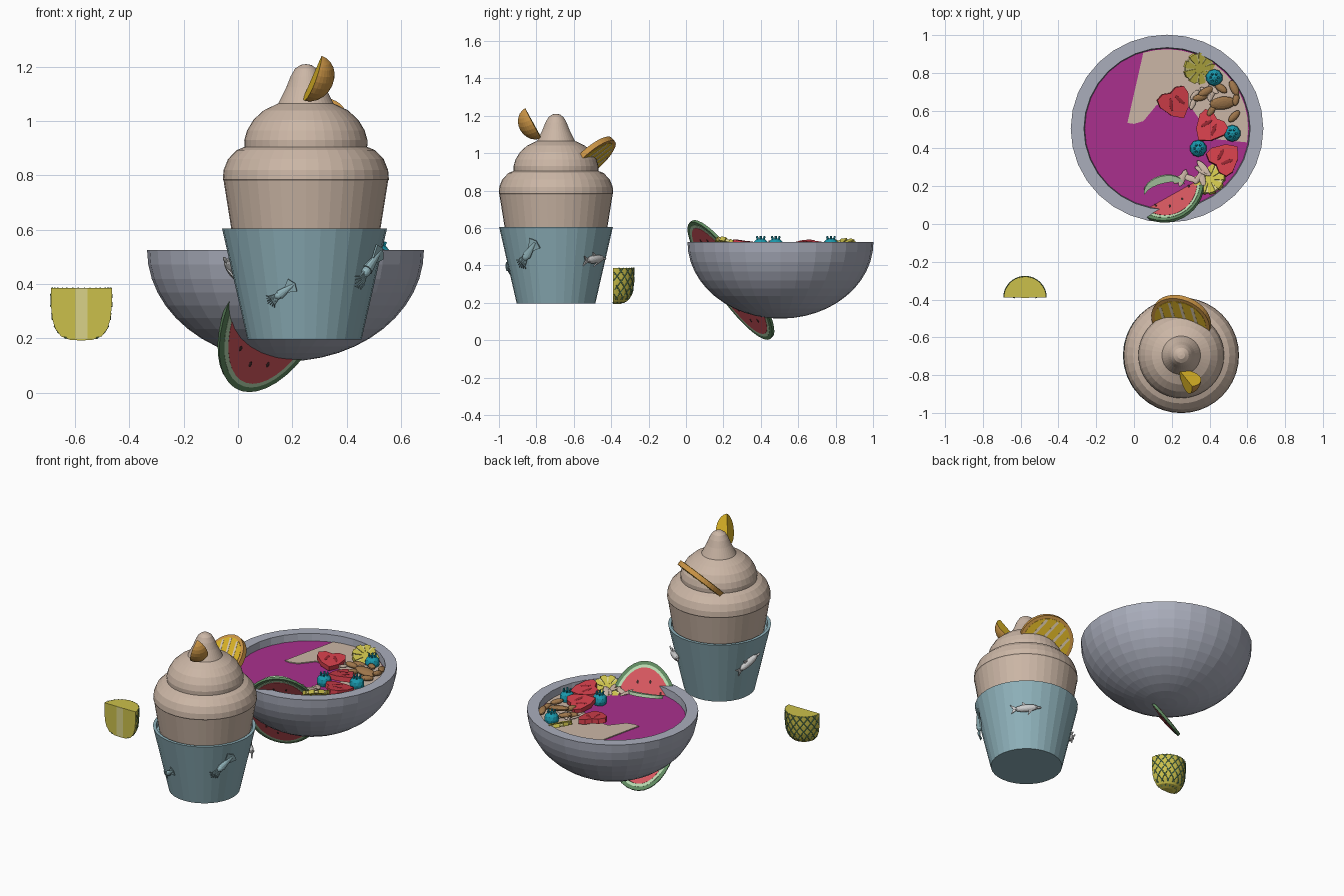
import bpy, bmesh, math, random
from mathutils import Matrix as M, Vector as V

if "Cube" in bpy.data.objects:
    bpy.data.objects.remove(bpy.data.objects["Cube"])
random.seed(4)
pi = math.pi

def mat(name, r, g, b):
    m = bpy.data.materials.new(name)
    m.diffuse_color = (r, g, b, 1)
    m.use_nodes = True
    m.node_tree.nodes["Principled BSDF"].inputs["Base Color"].default_value = m.diffuse_color
    return m

BOWL = mat("ceramic", .40, .42, .50); BERRY = mat("berry_puree", .40, .03, .27)
CREAM = mat("cream", .60, .47, .38); CUP = mat("cup_blue", .27, .44, .49)
RIND = mat("rind_green", .12, .26, .12); PALE = mat("pale_green", .50, .72, .45)
RED = mat("melon_red", .70, .10, .12); DARK = mat("seed", .05, .02, .02)
PEEL = mat("orange_peel", .60, .30, .06); YEL = mat("citrus_yellow", .72, .46, .02)
PITH = mat("pith", .72, .60, .42); PINE = mat("pineapple_flesh", .60, .53, .07)
CORE = mat("pineapple_core", .70, .65, .25); BLUE = mat("blueberry", .01, .32, .42)
STRAW = mat("strawberry", .65, .05, .07); STRAWD = mat("strawberry_core", .30, .02, .03)
NUT = mat("nut", .34, .18, .07); SQUID = mat("squid", .30, .48, .52)

def finish(name, bm, m=None, smooth=False):
    bmesh.ops.recalc_face_normals(bm, faces=bm.faces)
    me = bpy.data.meshes.new(name)
    bm.to_mesh(me); bm.free()
    if m: me.materials.append(m)
    if smooth:
        for p in me.polygons: p.use_smooth = True
    ob = bpy.data.objects.new(name, me)
    bpy.context.collection.objects.link(ob)
    return ob

def frame(loc, n, up):
    z = V(n).normalized(); x = V(up); x = (x - z * x.dot(z)).normalized(); y = z.cross(x)
    return M.Translation(loc) @ M((x, y, z)).transposed().to_4x4()

def at(x, y, z, rz=0, tx=0, ty=0):
    return M.Translation((x, y, z)) @ M.Rotation(rz, 4, 'Z') @ M.Rotation(ty, 4, 'Y') @ M.Rotation(tx, 4, 'X')

def lathe(name, prof, c, m, seg=48, a0=0, arc=2 * pi, sy=1):
    bm = bmesh.new(); full = arc > 6.28
    cols = [[bm.verts.new((c[0] + r * math.cos(a), c[1] + sy * r * math.sin(a), z)) for r, z in prof]
            for a in [a0 + arc * i / seg for i in range(seg if full else seg + 1)]]
    for i in range(seg):
        p, q = cols[i], cols[(i + 1) % len(cols)]
        for j in range(len(prof) - 1):
            bm.faces.new((p[j], q[j], q[j + 1], p[j + 1]))
    if not full: bm.faces.new(cols[0]); bm.faces.new(cols[-1])
    bmesh.ops.remove_doubles(bm, verts=bm.verts, dist=1e-5)
    return finish(name, bm, m)

def add_cyl(bm, m, rx, ry, h, seg=40, top=1):
    bmesh.ops.create_cone(bm, cap_ends=True, segments=seg, radius1=1, radius2=top, depth=h,
                          matrix=m @ M.Diagonal((rx, ry, 1, 1)))

def add_ball(bm, m, sx, sy, sz, u=12, v=8):
    bmesh.ops.create_uvsphere(bm, u_segments=u, v_segments=v, radius=1, matrix=m @ M.Diagonal((sx, sy, sz, 1)))

def add_prism(bm, m, pts, h):
    lo = [bm.verts.new(m @ V((x, y, -h / 2))) for x, y in pts]
    hi = [bm.verts.new(m @ V((x, y, h / 2))) for x, y in pts]
    bm.faces.new(lo); bm.faces.new(hi)
    for i in range(len(pts)):
        j = (i + 1) % len(pts)
        bm.faces.new((lo[i], lo[j], hi[j], hi[i]))

def add_bar(bm, a, b, r):
    d = V(b) - V(a)
    add_cyl(bm, M.Translation((V(a) + V(b)) / 2) @ d.to_track_quat('Z', 'Y').to_matrix().to_4x4(), r, r, d.length, 5)

def solo(name, add, m, *args, smooth=False):
    bm = bmesh.new(); add(bm, *args)
    return finish(name, bm, m, smooth)

# Bowl with thick rim, puree and cream smear
BC = (.175, .505)
out = [(.51 * math.sin(i * pi / 24), .525 - .41 * math.cos(i * pi / 24)) for i in range(13)]
inn = [(.44 * math.sin(i * pi / 24), .525 - .35 * math.cos(i * pi / 24)) for i in range(12, -1, -1)]
lathe("bowl", out + inn, BC, BOWL, 32, sy=.975)
lathe("puree", [(0, .478), (.437, .478), (.43, .455), (0, .455)], BC, BERRY, 48, sy=.98)
arc = [(BC[0] + .43 * math.cos(math.radians(a)), BC[1] + .42 * math.sin(math.radians(a))) for a in range(-10, 108, 9)]
solo("cream_smear", add_prism, CREAM, at(0, 0, .476),
     arc + [(-.035, .535), (0, .53), (.05, .545), (.12, .63), (.3, .62), (.42, .45)], .016)

# Large melon slice passing through the bowl
W = frame((.15, .24, .322), (-.394, .705, .586), (.285, -.51, .81))
solo("melon_rind", add_cyl, RIND, W, .39, .22, .016)
solo("melon_pith", add_cyl, PALE, W, .368, .200, .019)
solo("melon_flesh", add_cyl, RED, W, .35, .184, .022)
bm = bmesh.new()
for k, n in ((.8, 12), (.5, 7)):
    for i in range(n):
        a = 2 * pi * i / n + k
        for s in (-1, 1):
            add_ball(bm, W @ M.Translation((.34 * k * math.cos(a), .18 * k * math.sin(a), s * .011)), .013, .007, .003, 8, 5)
finish("melon_seeds", bm, DARK)
cres = [(.11 * math.cos(a), .075 * math.sin(a)) for a in [pi * i / 12 for i in range(13)]]
cres += [(.1 * math.cos(a), .035 * math.sin(a)) for a in [pi - pi * i / 12 for i in range(1, 12)]]
solo("melon_rind_strip", add_prism, PALE, at(.16, .185, .505, .25, .3), cres, .02)

# Fruit toppings
heart = [(0, -.09), (.05, -.05), (.085, .02), (.08, .06), (.04, .075), (0, .06), (-.04, .075), (-.08, .06), (-.085, .02), (-.05, -.05)]
for i, (x, y, rz, tx, ty) in enumerate([(.22, .64, .5, .12, .1), (.40, .51, -.7, -.1, -.12), (.48, .35, 2.3, .15, .1)]):
    f = at(x, y, .508, rz, tx, ty)
    solo(f"strawberry_slice_{i}", add_prism, STRAW, f, heart, .03)
    bm = bmesh.new()
    for s in (-1, 1):
        add_ball(bm, f @ at(s * .026, .005, .014, s * .35), .01, .036, .004)
    finish(f"strawberry_core_{i}", bm, STRAWD)
for i, (x, y) in enumerate([(.425, .775), (.52, .48), (.34, .40)]):
    bm = bmesh.new()
    bmesh.ops.create_icosphere(bm, subdivisions=2, radius=.045, matrix=at(x, y, .502))
    for k in range(6):
        a = k * pi / 3
        add_bar(bm, (x + .016 * math.cos(a), y + .016 * math.sin(a), .535),
                (x + .024 * math.cos(a), y + .024 * math.sin(a), .555), .006)
    finish(f"blueberry_{i}", bm, BLUE)
for i, (x, y, n) in enumerate([(.40, .235, (-.3, .4, .8)), (.345, .825, (.35, -.2, .9))]):
    f = frame((x, y, .50), n, (1, 0, 0))
    bm = bmesh.new()
    add_cyl(bm, f, .03, .03, .022, 16)
    for k in range(9):
        a = 2 * pi * k / 9
        add_prism(bm, f, [(r * math.cos(a + d), r * math.sin(a + d)) for r, d in
                          ((.025, -.3), (.07, -.26), (.086, -.2), (.086, .2), (.07, .26), (.025, .3))], .024)
    finish(f"pineapple_ring_{i}", bm, PINE)
    solo(f"pineapple_ring_web_{i}", add_cyl, CORE, f, .08, .08, .014, 24)
bm = bmesh.new()
for x, y, a, s in [(.47, .64, .1, 1.6), (.38, .7, .5, 1), (.53, .72, 2, 1), (.41, .60, 1, .8), (.53, .57, .8, .9), (.46, .72, 2.5, .9), (.54, .66, 1.4, .8), (.35, .67, .2, .9)]:
    add_ball(bm, at(x, y, .505, a, .2, .15), .045 * s, .022 * s, .016)
finish("nuts", bm, NUT)
bm = bmesh.new()
for k in range(7):
    add_ball(bm, at(.30 + random.uniform(-.08, .08), .275 + random.uniform(-.04, .04), .51, random.uniform(0, 3), .2, .2), .05, .017, .006)
    add_ball(bm, at(.36 + random.uniform(-.07, .07), .68 + random.uniform(-.05, .05), .50, random.uniform(0, 3), .2, .2), .035, .014, .006)
finish("coconut_flakes", bm, CREAM)

# Cup with swirled ice cream
CC = (.245, -.695)
lathe("cup", [(0, .195), (.21, .195), (.304, .605), (.285, .605), (.28, .58), (0, .58)], CC, CUP, 32)
lathe("ice_cream", [(0, .57), (.268, .57), (.275, .605), (.303, .78), (.306, .785), (.303, .82), (.287, .86), (.255, .893), (.226, .905),
      (.227, .93), (.217, .965), (.193, 1.005), (.155, 1.04), (.102, 1.065), (.092, 1.085), (.072, 1.125), (.056, 1.165),
      (.04, 1.193), (.02, 1.207), (0, 1.21)], (.25, -.695), CREAM, 40)

# Round citrus slice in the ice cream
O = frame((.25, -.51, .965), (-.29, -.62, .70), (1, 0, .4))
solo("citrus_peel", add_cyl, PEEL, O, .162, .162, .03)
solo("citrus_flesh", add_cyl, YEL, O, .142, .142, .034)
bm = bmesh.new()
for d in (-.09, -.03, .03, .09):
    w = math.sqrt(.135 ** 2 - d * d)
    add_prism(bm, O, [(d - .008, -w), (d + .008, -w), (d + .008, w), (d - .008, w)], .036)
finish("citrus_pith", bm, PITH)

# Citrus wedge at the tip: a slice of a sphere, peel outside and flesh on the cuts
axis = V((.068, -.085, .155))
F = frame((.274, -.817, 1.163), axis, (.75, -.6, -.5))
bm = bmesh.new(); n = 12
ends = [bm.verts.new(F @ V((0, 0, s * .095))) for s in (-1, 1)]
cols = [[bm.verts.new(F @ V((.08 * math.sin(t) * math.cos(a), .08 * math.sin(t) * math.sin(a), -.095 * math.cos(t))))
         for t in [pi * i / n for i in range(1, n)]] for a in [-.75 + 1.5 * k / 8 for k in range(9)]]
for p, q in zip(cols, cols[1:]):
    bm.faces.new((ends[0], p[0], q[0])); bm.faces.new((ends[1], p[-1], q[-1]))
    for j in range(n - 2): bm.faces.new((p[j], q[j], q[j + 1], p[j + 1]))
for c in (cols[0], cols[-1]):
    bm.faces.new([ends[0]] + c + [ends[1]]).material_index = 1
finish("citrus_wedge", bm, PEEL).data.materials.append(YEL)

# Sea creatures around the cup
def on_cup(deg, z, tilt, s):
    t = math.radians(deg); r = .21 + .094 * (z - .195) / .41
    out = V((math.cos(t), math.sin(t), -.22)); tan = V((-math.sin(t), math.cos(t), 0))
    return frame((CC[0] + r * math.cos(t), CC[1] + r * math.sin(t), z), out, tan * math.cos(tilt) + V((0, 0, math.sin(tilt)))) @ M.Scale(s, 4)

for i, (deg, z, tilt, s) in enumerate([(250, .365, .6, .95), (-33, .46, .85, 1.35)]):
    f = on_cup(deg, z, tilt, s); bm = bmesh.new()
    add_cyl(bm, f @ at(.03, 0, .008, 0, 0, pi / 2), .013, .018, .07, 12, .3)
    add_prism(bm, f @ at(.05, 0, .008), [(.025, 0), (.012, .03), (-.02, .012), (-.02, -.012), (.012, -.03)], .005)
    add_ball(bm, f @ at(-.012, 0, .008), .017, .014, .012)
    for k in range(-3, 4):
        pts = [f @ V((-.02, k * .003, .008)), f @ V((-.045, k * .006, .012)), f @ V((-.07 + abs(k) * .005, k * .009, .006))]
        add_bar(bm, pts[0], pts[1], .003 * s); add_bar(bm, pts[1], pts[2], .002 * s)
    finish(f"squid_{i}", bm, SQUID)
for i, (deg, z, tilt) in enumerate([(50, .435, .1), (163, .455, .6)]):
    f = on_cup(deg, z, tilt, 1.1); bm = bmesh.new()
    add_ball(bm, f @ at(0, 0, .008), .065, .02, .018, 14, 10)
    add_ball(bm, f @ at(.066, -.004, .008), .016, .006, .006)
    add_prism(bm, f @ at(0, 0, .008), [(.01, .014), (-.02, .036), (-.02, .012)], .006)
    add_prism(bm, f @ at(.025, -.01, .018, 0, .6), [(.012, 0), (-.02, -.035), (-.012, 0)], .006)
    add_prism(bm, f @ at(-.06, 0, .008), [(.02, 0), (-.025, .025), (-.012, 0), (-.025, -.025)], .007)
    finish(f"dolphin_{i}", bm)

# Halved pineapple chunk with criss-cross skin
PC = (-.577, -.39)
prof = [(0, .192), (.04, .194), (.075, .207), (.096, .235), (.107, .27), (.112, .32), (.112, .386), (0, .386)]
lathe("pineapple_chunk", prof, PC, PINE, 20, 0, pi)
solo("pineapple_core_strip", add_prism, CORE, frame((PC[0], PC[1], .29), (0, -1, 0), (1, 0, 0)),
     [(-.022, -.092), (.022, -.092), (.022, .095), (-.022, .095)], .003)
def skin(a, t):
    z = .2 + .186 * t
    for (r0, z0), (r1, z1) in zip(prof[1:], prof[2:-1]):
        if z0 <= z <= z1: r = r0 + (r1 - r0) * (z - z0) / (z1 - z0)
    return (PC[0] + r * math.cos(a), PC[1] + r * math.sin(a), z)
bm = bmesh.new()
for s in (-1, 1):
    for k in range(-4, 13):
        for j in range(8):
            a, b = [k * pi / 8 + s * t / 8 * 1.3 for t in (j, j + 1)]
            if 0 <= min(a, b) and max(a, b) <= pi:
                add_bar(bm, skin(a, j / 8), skin(b, (j + 1) / 8), .0035)
finish("pineapple_skin_ridges", bm, RIND)
